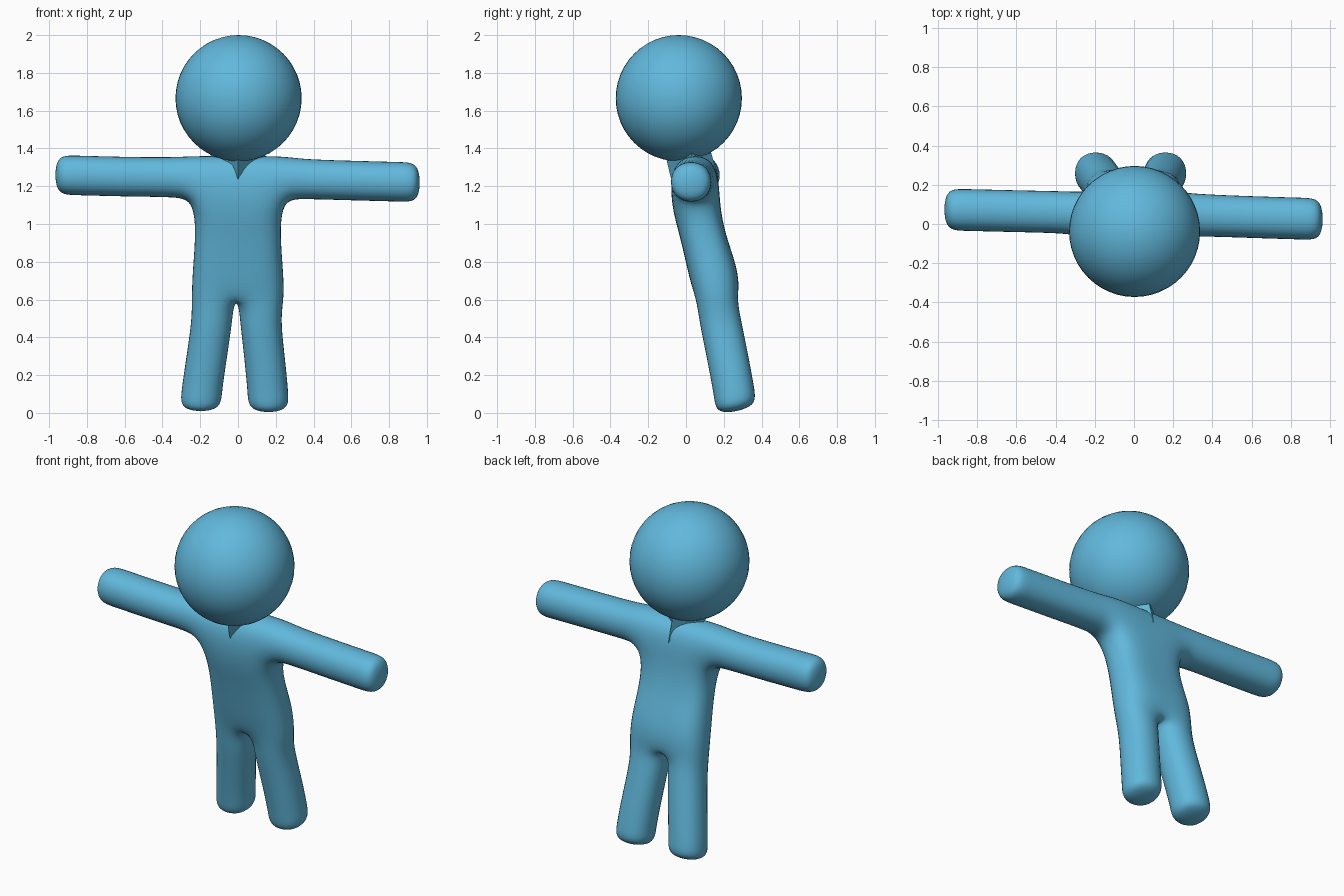
import bpy
import bmesh
from mathutils import Vector

cube = bpy.data.objects.get("Cube")
if cube:
    bpy.data.objects.remove(cube, do_unlink=True)

blue = bpy.data.materials.new("sky_blue")
blue.use_nodes = True
blue.diffuse_color = (0.12, 0.48, 0.72, 1)
blue.node_tree.nodes["Principled BSDF"].inputs["Base Color"].default_value = blue.diffuse_color


def make_object(name, bm):
    bmesh.ops.recalc_face_normals(bm, faces=bm.faces)
    mesh = bpy.data.meshes.new(name)
    bm.to_mesh(mesh)
    bm.free()
    mesh.materials.append(blue)
    obj = bpy.data.objects.new(name, mesh)
    bpy.context.collection.objects.link(obj)
    return obj


def bridge(bm, a, b):
    for i in range(len(a)):
        j = (i + 1) % len(a)
        bm.faces.new((a[i], a[j], b[j], b[i]))


def limb(bm, start, centres, u, v):
    """Continue a four-sided tube from a ring through the centres and cap it."""
    ring = start
    for c in centres:
        new = [bm.verts.new(Vector(c) + u * s + v * t)
               for s, t in ((-1, -1), (1, -1), (1, 1), (-1, 1))]
        bridge(bm, ring, new)
        ring = new
    bm.faces.new(ring)


# Body cage: torso rows as (z, half width, front y, back y), top to bottom
bm = bmesh.new()
rows = []
for z, w, front, back in ((1.37, 0.24, -0.075, 0.17), (1.12, 0.245, -0.085, 0.175),
                          (0.95, 0.232, -0.035, 0.205), (0.75, 0.25, 0.01, 0.28),
                          (0.61, 0.255, 0.045, 0.28)):
    xs = (-w, -0.01, w)
    rows.append([bm.verts.new((x, front, z)) for x in xs]
                + [bm.verts.new((x, back, z)) for x in reversed(xs)])
for k, (a, b) in enumerate(zip(rows, rows[1:])):
    for i in range(6):
        j = (i + 1) % 6
        if k == 0 and i in (2, 5):
            continue  # openings for the arms
        bm.faces.new((a[i], a[j], b[j], b[i]))
top, chest, hip = rows[0], rows[1], rows[-1]
bm.faces.new((top[0], top[1], top[4], top[5]))
bm.faces.new((top[1], top[2], top[3], top[4]))

# Arms
arm_u, arm_v = Vector((0, 0.116, 0)), Vector((0, 0, 0.114))
limb(bm, [chest[0], chest[5], top[5], top[0]],
     ((-0.34, 0.06, 1.248), (-0.6, 0.065, 1.25), (-0.87, 0.072, 1.258),
      (-0.975, 0.074, 1.26)), arm_u, arm_v)
limb(bm, [chest[2], chest[3], top[3], top[2]],
     ((0.34, 0.045, 1.238), (0.6, 0.035, 1.23), (0.87, 0.027, 1.223),
      (0.97, 0.024, 1.22)), arm_u, arm_v)

# Legs, with rings tilted to follow the backward lean
leg_u, leg_v = Vector((0.117, 0, 0)), Vector((0, 0.116, 0.024))
limb(bm, [hip[0], hip[1], hip[4], hip[5]],
     ((-0.136, 0.178, 0.5), (-0.165, 0.22, 0.3), (-0.195, 0.257, 0.1),
      (-0.198, 0.268, 0.008)), leg_u, leg_v)
limb(bm, [hip[1], hip[2], hip[3], hip[4]],
     ((0.117, 0.178, 0.5), (0.14, 0.22, 0.3), (0.16, 0.257, 0.1),
      (0.162, 0.268, 0.002)), leg_u, leg_v)
body = make_object("body", bm)
body.modifiers.new("smooth", "SUBSURF").levels = 3
body.modifiers["smooth"].render_levels = 3

# Neck: diamond-section wedge widening up into the head
bm = bmesh.new()
ring = None
for z, w, front, back in ((1.2, 0.04, -0.06, 0.155), (1.25, 0.07, -0.082, 0.17),
                          (1.37, 0.15, -0.11, 0.135), (1.45, 0.2, -0.14, 0.12)):
    new = [bm.verts.new(p) for p in ((-w, 0.03, z), (0, front, z), (w, 0.03, z), (0, back, z))]
    if ring:
        bridge(bm, ring, new)
    else:
        bm.faces.new(new)
    ring = new
bm.faces.new(ring)
neck = make_object("neck", bm)

# Head
bm = bmesh.new()
bmesh.ops.create_uvsphere(bm, u_segments=48, v_segments=24, radius=0.334)
bmesh.ops.translate(bm, verts=bm.verts, vec=(0.003, -0.038, 1.666))
head = make_object("head", bm)

for obj in (body, head):
    obj.data.polygons.foreach_set("use_smooth", [True] * len(obj.data.polygons))
